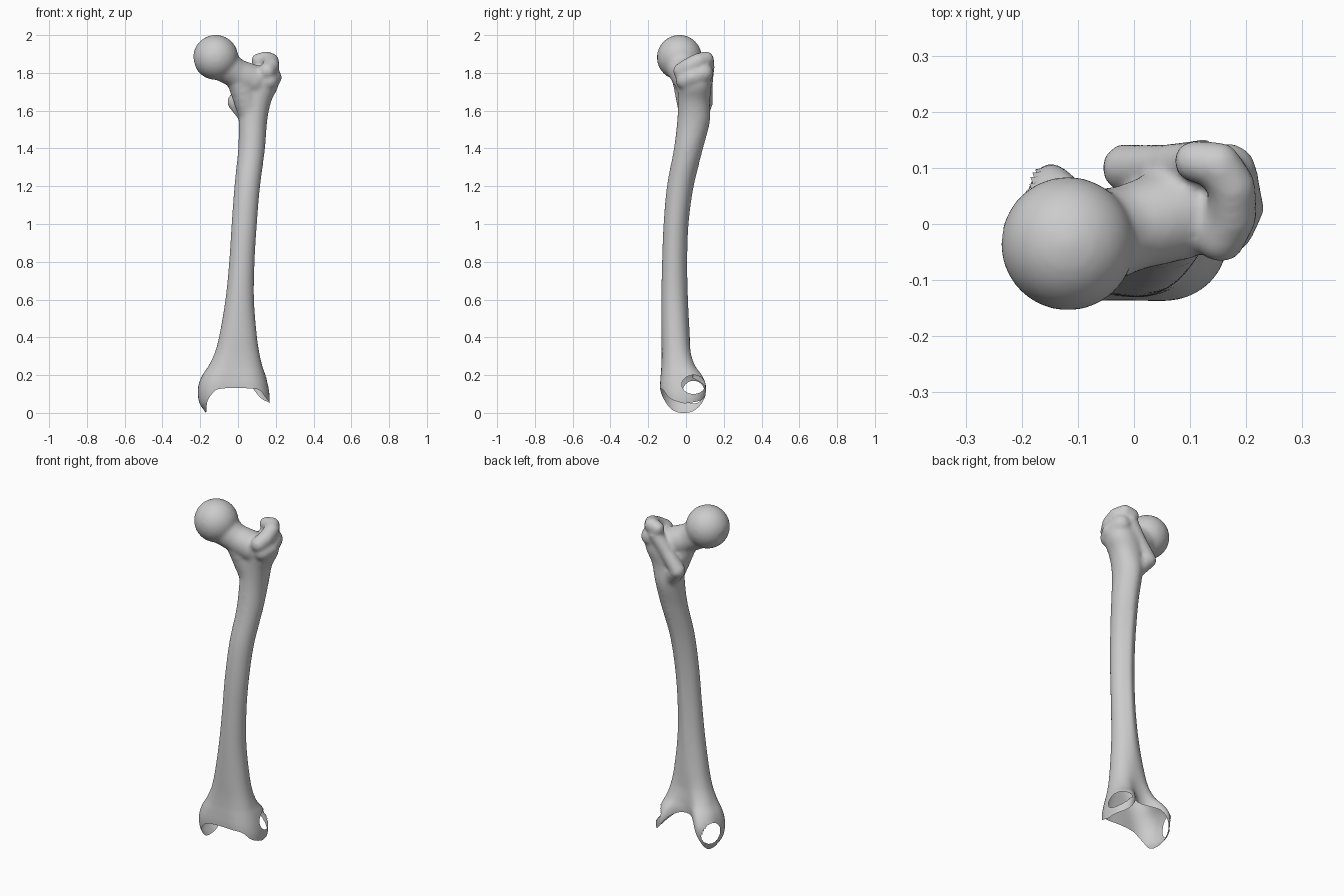
import bpy, bmesh, math
from mathutils import Vector

if "Cube" in bpy.data.objects:
    bpy.data.objects.remove(bpy.data.objects["Cube"])

# Shaft sections: z, x min, x max, y front, y back, squareness, back groove depth
KEYS = [
    (0.00, -0.170, 0.155, -0.120, 0.100, 0.80, 0.10),
    (0.05, -0.203, 0.166, -0.138, 0.118, 0.78, 0.11),
    (0.10, -0.212, 0.166, -0.147, 0.130, 0.76, 0.11),
    (0.15, -0.208, 0.158, -0.148, 0.130, 0.76, 0.10),
    (0.20, -0.188, 0.145, -0.142, 0.105, 0.78, 0.07),
    (0.25, -0.155, 0.128, -0.134, 0.062, 0.80, 0.03),
    (0.32, -0.122, 0.112, -0.130, 0.033, 0.85, 0.01),
    (0.40, -0.100, 0.100, -0.130, 0.020, 0.88, 0.00),
    (0.60, -0.066, 0.084, -0.130, 0.004, 0.95, -0.006),
    (0.80, -0.046, 0.087, -0.126, -0.002, 1.0, -0.008),
    (1.00, -0.033, 0.099, -0.118, 0.005, 1.0, -0.008),
    (1.20, -0.018, 0.116, -0.100, 0.032, 1.0, -0.008),
    (1.40, 0.001, 0.143, -0.064, 0.085, 1.0, -0.006),
    (1.55, 0.004, 0.155, -0.046, 0.124, 0.95, -0.004),
    (1.65, 0.000, 0.176, -0.043, 0.126, 0.92, 0.0),
    (1.73, 0.020, 0.213, -0.045, 0.135, 0.92, 0.0),
    (1.80, 0.060, 0.213, -0.055, 0.130, 0.92, 0.0),
]
# Height of the open lower rim by angle (0 = outer side, 90 = back)
RIM = [(0, .05), (40, .07), (55, .10), (70, .16), (90, .185), (110, .165),
       (125, .10), (140, .045), (160, .01), (180, .0), (200, .008), (215, .03),
       (235, .09), (250, .125), (290, .13), (312, .12), (330, .08), (360, .05)]
COLS = 96


def spline(keys, t):
    """Smooth interpolation through rows keyed by their first value."""
    t = max(keys[0][0], min(keys[-1][0], t))
    i = 0
    while i < len(keys) - 2 and keys[i + 1][0] < t:
        i += 1
    p1, p2 = keys[i], keys[i + 1]
    p0, p3 = keys[max(i - 1, 0)], keys[min(i + 2, len(keys) - 1)]
    h = p2[0] - p1[0]
    u = (t - p1[0]) / h
    out = []
    for c in range(1, len(p1)):
        m1 = (p2[c] - p0[c]) / (p2[0] - p0[0]) * h
        m2 = (p3[c] - p1[c]) / (p3[0] - p1[0]) * h
        out.append((2*u**3 - 3*u*u + 1) * p1[c] + (u**3 - 2*u*u + u) * m1
                   + (3*u*u - 2*u**3) * p2[c] + (u**3 - u*u) * m2)
    return out


def section_point(a, z):
    x0, x1, y0, y1, p, groove = spline(KEYS, z)
    c, s = math.cos(a), math.sin(a)
    x = (x0 + x1) / 2 + (x1 - x0) / 2 * math.copysign(abs(c) ** p, c)
    y = (y0 + y1) / 2 + (y1 - y0) / 2 * math.copysign(abs(s) ** p, s)
    if s > 0:
        y -= groove * s ** 14
    elif groove > 0:
        y += 0.12 * groove * s ** 14
    return Vector((x, y, z))


def loft(bm, rows, caps=False):
    rings = [[bm.verts.new(p) for p in row] for row in rows]
    for r0, r1 in zip(rings, rings[1:]):
        for j in range(COLS):
            k = (j + 1) % COLS
            bm.faces.new((r0[j], r0[k], r1[k], r1[j]))
    if caps:
        bm.faces.new(rings[0][::-1])
        bm.faces.new(rings[-1])


def ball_template(level):
    tmp = bmesh.new()
    bmesh.ops.create_icosphere(tmp, subdivisions=level, radius=1)
    tmp.verts.index_update()
    data = ([v.co.copy() for v in tmp.verts],
            [[v.index for v in f.verts] for f in tmp.faces])
    tmp.free()
    return data


def add_ball(bm, template, centre, r):
    vs = [bm.verts.new(centre + co * r) for co in template[0]]
    for f in template[1]:
        bm.faces.new([vs[i] for i in f])


def blob(bm, points, steps=5):
    """Chain of balls (x, y, z, radius) that later fuse into one mass."""
    balls = [points[0]]
    for a, b in zip(points, points[1:]):
        balls += [[a[c] + (b[c] - a[c]) * i / steps for c in range(4)]
                  for i in range(1, steps + 1)]
    for x, y, z, r in balls:
        add_ball(bm, SMALL, Vector((x, y, z)), r)


def finish(bm, name):
    me = bpy.data.meshes.new(name)
    bm.to_mesh(me)
    bm.free()
    me.shade_smooth()
    ob = bpy.data.objects.new(name, me)
    bpy.context.collection.objects.link(ob)
    return ob


ANG = [2 * math.pi * j / COLS for j in range(COLS)]
SMALL, LARGE = ball_template(3), ball_template(5)

# Upper bone: shaft top, head, neck and the bony knobs, fused by remeshing
bm = bmesh.new()
loft(bm, [[section_point(a, 1.2 + 0.02 * i) for a in ANG] for i in range(31)], True)
HEAD = Vector((-0.118, -0.035, 1.882))
add_ball(bm, LARGE, HEAD, 0.119)
blob(bm, [(-.09, -.03, 1.85, .09), (-.01, -.008, 1.797, .078), (.08, .02, 1.76, .085)])
blob(bm, [(.015, .0, 1.745, .07), (.07, .03, 1.58, .068)])
# greater trochanter ridge and outer flank
blob(bm, [(.108, .112, 1.866, .038), (.15, .105, 1.873, .042), (.175, .065, 1.862, .043),
          (.175, .015, 1.835, .045), (.155, -.025, 1.81, .044)])
blob(bm, [(.165, .09, 1.80, .055), (.184, .03, 1.775, .048), (.165, -.005, 1.76, .05)])
# crest down to the lesser trochanter
blob(bm, [(.12, .112, 1.83, .04), (.055, .105, 1.74, .038), (-.012, .1, 1.65, .043)])
blob(bm, [(-.014, .1, 1.645, .044), (.06, .06, 1.57, .055)])
upper = finish(bm, "upper_bone")
mod = upper.modifiers.new("fuse", 'REMESH')
mod.mode = 'VOXEL'
mod.voxel_size = 0.01
soft = upper.modifiers.new("soften", 'SMOOTH')
soft.factor = 0.5
soft.iterations = 8
graph = bpy.context.evaluated_depsgraph_get()
bm = bmesh.new()
bm.from_object(upper, graph)
upper.modifiers.clear()
# small pit on the head
pit = HEAD + Vector((-.113, .015, -.03))
for v in bm.verts:
    d = (v.co - pit).length
    if d < 0.035:
        v.co += (HEAD - v.co).normalized() * 0.012 * (1 - (d / 0.035) ** 2)
# open the hidden lower end where it meets the shaft
low = [v for v in bm.verts if v.co.z < 1.3]
bmesh.ops.delete(bm, geom=low, context='VERTS')
bm.to_mesh(upper.data)
bm.free()
upper.data.shade_smooth()

# Lower bone: open shell whose rim dips at both sides
bm = bmesh.new()
rows = [[section_point(a, 1.32 - 0.03 * i) for a in ANG] for i in range(34)]
for i in range(1, 37):
    row = []
    for a in ANG:
        rim = max(0.0, spline(RIM, math.degrees(a))[0])
        row.append(section_point(a, 0.33 + (rim - 0.33) * i / 36))
    rows.append(row)
loft(bm, rows)


# oval opening in each side wall, with its edge snapped to the oval
for side, cy, cz, ry, rz in ((-1, .04, .11, .058, .06), (1, .04, .15, .062, .05)):
    def dist(co):
        return math.hypot((co.y - cy) / ry, (co.z - cz) / rz)
    doomed = [f for f in bm.faces if f.calc_center_median().x * side > 0.09
              and dist(f.calc_center_median()) < 1]
    edge_verts = {v for f in doomed for v in f.verts}
    bmesh.ops.delete(bm, geom=doomed, context='FACES')
    for v in edge_verts:
        if v.is_valid:
            d = dist(v.co)
            v.co.y = cy + (v.co.y - cy) / d
            v.co.z = cz + (v.co.z - cz) / d
bmesh.ops.recalc_face_normals(bm, faces=bm.faces)
finish(bm, "lower_bone")
